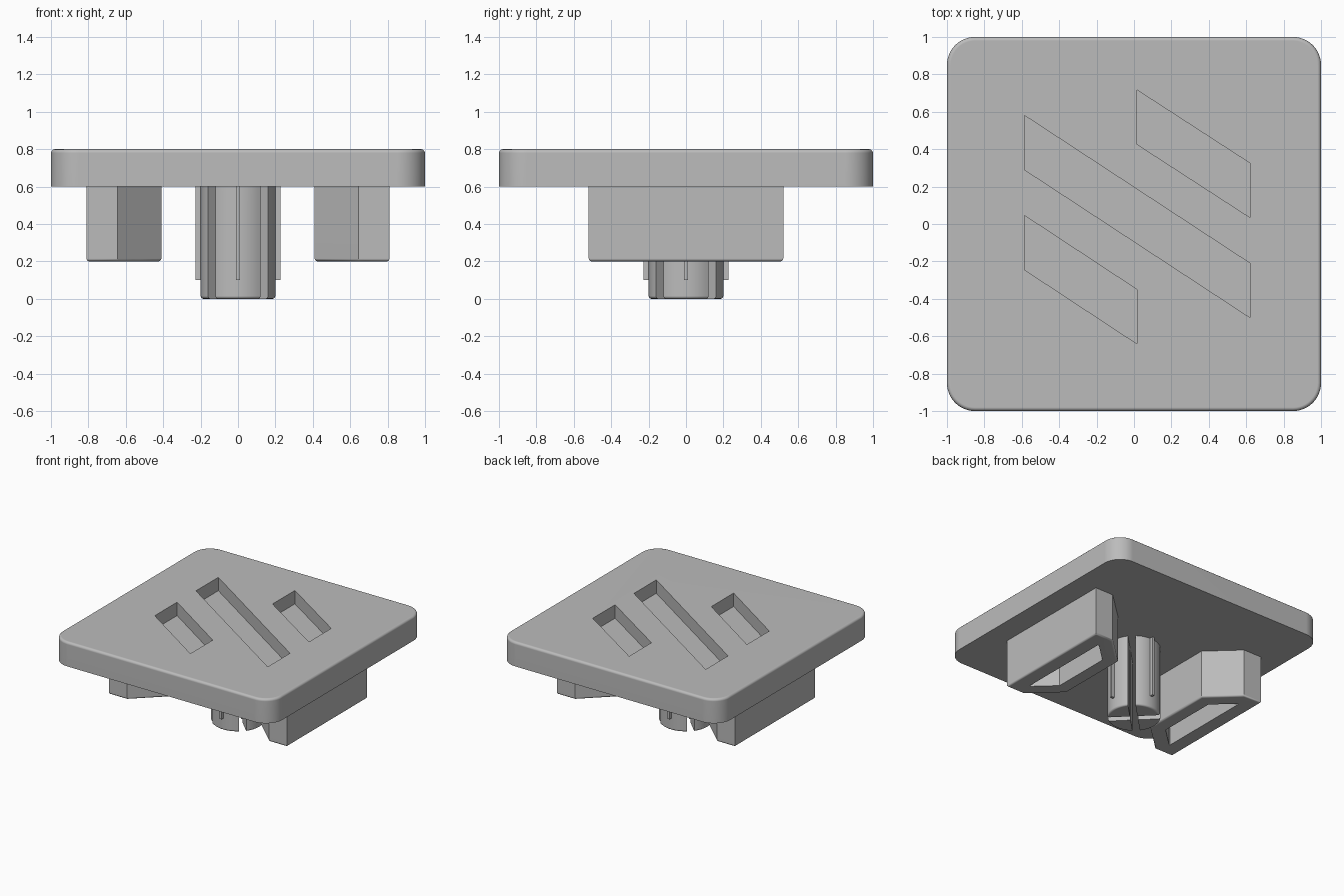
import bpy, bmesh, math
from mathutils import Matrix, Vector

cube = bpy.data.objects.get("Cube")
if cube:
    bpy.data.objects.remove(cube)

# Single grey plastic
grey = bpy.data.materials.new("grey_plastic")
grey.use_nodes = True
COLOUR = (0.5, 0.5, 0.5, 1)
grey.diffuse_color = COLOUR
grey.node_tree.nodes["Principled BSDF"].inputs["Base Color"].default_value = COLOUR


def add_object(name, bm):
    bmesh.ops.recalc_face_normals(bm, faces=bm.faces)
    mesh = bpy.data.meshes.new(name)
    bm.to_mesh(mesh)
    bm.free()
    mesh.materials.append(grey)
    obj = bpy.data.objects.new(name, mesh)
    bpy.context.collection.objects.link(obj)
    return obj


def add_prism(bm, points, z0, z1):
    """Extrude a flat outline from z0 up to z1."""
    base = bm.faces.new([bm.verts.new((x, y, z0)) for x, y in points])
    top = bmesh.ops.extrude_face_region(bm, geom=[base], use_keep_orig=True)["geom"]
    verts = [v for v in top if isinstance(v, bmesh.types.BMVert)]
    bmesh.ops.translate(bm, verts=verts, vec=(0, 0, z1 - z0))


def round_rim(bm, z, size, segments=3):
    """Round the edges lying at height z."""
    edges = [e for e in bm.edges if all(abs(v.co.z - z) < 1e-4 for v in e.verts)]
    bmesh.ops.bevel(bm, geom=edges, offset=size, segments=segments,
                    profile=0.5, affect='EDGES', clamp_overlap=True)


def smooth(obj):
    bpy.ops.object.select_all(action='DESELECT')
    obj.select_set(True)
    bpy.context.view_layer.objects.active = obj
    bpy.ops.object.shade_smooth_by_angle(angle=math.radians(35))
    weighted = obj.modifiers.new("even_normals", 'WEIGHTED_NORMAL')
    weighted.keep_sharp = True


def arc(cx, cy, r, a0, a1, n):
    return [(cx + r * math.cos(math.radians(a0 + (a1 - a0) * i / n)),
             cy + r * math.sin(math.radians(a0 + (a1 - a0) * i / n)))
            for i in range(n + 1)]


# Plate: rounded square with a softened top rim
R = 0.15
outline = []
for k, (sx, sy) in enumerate([(1, 1), (-1, 1), (-1, -1), (1, -1)]):
    outline += arc(sx * (1 - R), sy * (1 - R), R, 90 * k, 90 * k + 90, 12)
bm = bmesh.new()
add_prism(bm, outline, 0.6, 0.8)
round_rim(bm, 0.8, 0.02)
plate = add_object("plate", bm)

# Three slanted recesses in the top: left x, right x, upper y at each end
bm = bmesh.new()
for x0, x1, y0, y1 in [(-0.585, 0.62, 0.58, -0.21),
                       (0.015, 0.62, 0.717, 0.325),
                       (-0.585, 0.015, 0.045, -0.35)]:
    add_prism(bm, [(x0, y0), (x0, y0 - 0.29), (x1, y1 - 0.29), (x1, y1)], 0.69, 0.9)
cutter = add_object("recess_cutter", bm)
cutter.hide_render = True
cut = plate.modifiers.new("recesses", 'BOOLEAN')
cut.operation, cut.solver, cut.object = 'DIFFERENCE', 'EXACT', cutter
bpy.context.view_layer.objects.active = plate
bpy.ops.object.modifier_apply(modifier=cut.name)
bpy.data.objects.remove(cutter)
smooth(plate)

# Hollow side blocks, open at the bottom
OUTER = [(0.81, -0.52), (0.81, 0.52), (0.645, 0.52), (0.41, 0.3), (0.41, -0.3), (0.645, -0.52)]
INNER = [(0.69, -0.40), (0.69, 0.40), (0.68, 0.40), (0.52, 0.25), (0.52, -0.25), (0.68, -0.40)]
for name, side in (("left_block", 1), ("right_block", -1)):
    bm = bmesh.new()
    rings = []
    for points, z in ((OUTER, 0.6), (OUTER, 0.2), (INNER, 0.2), (INNER, 0.6)):
        rings.append([bm.verts.new((side * x, y, z)) for x, y in points])
    for a, b in zip(rings, rings[1:]):
        for i in range(len(a)):
            j = (i + 1) % len(a)
            bm.faces.new((a[i], a[j], b[j], b[i]))
    rim = [e for e in bm.edges if set(e.verts) <= set(rings[1])]
    bmesh.ops.bevel(bm, geom=rim, offset=0.015, segments=3, profile=0.5, affect='EDGES')
    smooth(add_object(name, bm))

# Split pin: four wedges separated by diagonal gaps, each with a grip rib
PIN_R, GAP = 0.2, 0.056
half = 45 - math.degrees(math.asin(GAP / 2 / PIN_R))
wedge = [(GAP / 2 * math.sqrt(2), 0)] + arc(0, 0, PIN_R, -half, half, 12)
pin, ribs = bmesh.new(), bmesh.new()
for k in range(4):
    turn = Matrix.Rotation(math.radians(90 * k), 3, 'Z')
    add_prism(pin, [(turn @ Vector((x, y, 0))).xy for x, y in wedge], 0, 0.6)
    rib = [(0.18, -0.01), (0.228, -0.01), (0.228, 0.01), (0.18, 0.01)]
    add_prism(ribs, [(turn @ Vector((x, y, 0))).xy for x, y in rib], 0.1, 0.6)
# Soften only the round lower edge of the wedges
lower = [e for e in pin.edges if all(v.co.z < 1e-4 and v.co.xy.length > PIN_R - 1e-3
                                     for v in e.verts) and e.calc_length() < 0.05]
bmesh.ops.bevel(pin, geom=lower, offset=0.015, segments=3, profile=0.5, affect='EDGES')
smooth(add_object("split_pin", pin))
smooth(add_object("pin_ribs", ribs))
